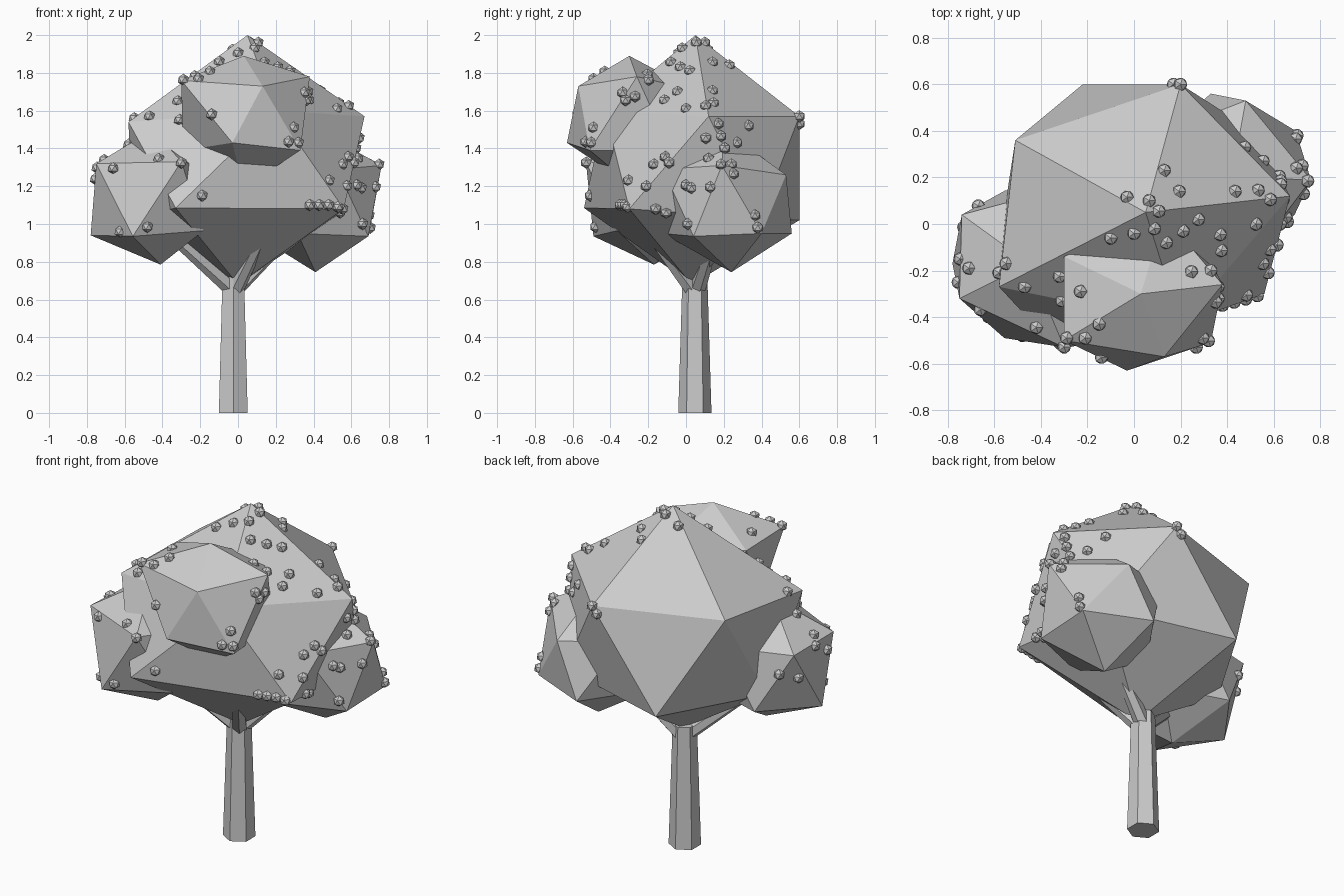
import bpy, bmesh
from mathutils import Vector, Matrix
from mathutils.bvhtree import BVHTree


def finish(bm, name):
    mesh = bpy.data.meshes.new(name)
    bm.normal_update()
    bm.to_mesh(mesh)
    obj = bpy.data.objects.new(name, mesh)
    bpy.context.collection.objects.link(obj)
    return obj


def limb(name, a, b, r1, r2, sides=6):
    """Tapered prism from point a to point b."""
    a, b = Vector(a), Vector(b)
    d = b - a
    bm = bmesh.new()
    rot = Matrix() if d.x == d.y == 0 else d.to_track_quat('Z', 'Y').to_matrix().to_4x4()
    bmesh.ops.create_cone(bm, cap_ends=True, segments=sides, radius1=r1, radius2=r2,
                          depth=d.length, matrix=Matrix.Translation((a + b) / 2) @ rot)
    return finish(bm, name)


def foliage(name, centre, r, corners, surface):
    """Icosahedron whose nearest corners are pulled to the given points."""
    bm = bmesh.new()
    bmesh.ops.create_icosphere(bm, subdivisions=1, radius=r,
                               matrix=Matrix.Translation(centre))
    rest = [(v, v.co.copy()) for v in bm.verts]
    for c in corners:
        p = Vector(c)
        pick = min(rest, key=lambda e: (e[1] - p).length)
        pick[0].co = p
        rest.remove(pick)
    obj = finish(bm, name)
    surface.from_mesh(obj.data)
    bm.free()


# Trunk and branches
limb("trunk", (-0.025, 0.047, 0), (-0.025, 0.047, 0.72), 0.088, 0.066)
limb("branch_left", (-0.035, 0.04, 0.66), (-0.42, -0.16, 1.0), 0.045, 0.03)
limb("branch_front", (-0.01, 0.03, 0.66), (0.18, -0.26, 1.05), 0.045, 0.03)
limb("branch_right", (-0.01, 0.06, 0.66), (0.33, 0.17, 1.0), 0.045, 0.03)

# Foliage masses
surface = bmesh.new()
foliage("crown_main", (0.04, 0.04, 1.33), 0.67, [
    (0.05, 0.05, 2.0), (0.2, 0.6, 1.57), (-0.51, 0.36, 1.58), (-0.58, -0.27, 1.54),
    (0.67, 0.12, 1.57), (0.2, -0.43, 1.6), (-0.22, 0.6, 1.02), (-0.33, -0.54, 1.085),
    (0.56, -0.30, 1.08), (0.0, 0.03, 0.68)], surface)
foliage("crown_front", (0.03, -0.27, 1.55), 0.36, [
    (0.03, -0.30, 1.89), (0.13, -0.57, 1.73), (-0.30, -0.50, 1.76), (-0.30, -0.14, 1.75),
    (0.38, -0.26, 1.78), (-0.03, -0.63, 1.43), (0.33, -0.51, 1.39)], surface)
foliage("crown_left", (-0.45, -0.17, 1.13), 0.37, [
    (-0.41, -0.17, 0.785), (-0.78, -0.17, 0.94), (-0.557, -0.49, 0.935),
    (-0.75, -0.32, 1.32), (-0.74, 0.04, 1.31), (-0.30, -0.53, 1.33)], surface)
foliage("crown_right", (0.42, 0.20, 1.12), 0.38, [
    (0.41, 0.24, 0.745), (0.76, 0.19, 1.31), (0.48, 0.53, 1.26),
    (0.69, 0.04, 0.935), (0.33, 0.56, 0.95)], surface)
tree = BVHTree.FromBMesh(surface)

# Fruit: placed as seen from each side, then dropped onto the foliage
front_xz = [(-.32, 1.65), (-.14, 1.58), (.37, 1.70), (.375, 1.655), (.32, 1.51), (.32, 1.43),
            (-.19, 1.15), (.38, 1.10), (.43, 1.10), (.48, 1.10), (.53, 1.09), (.48, 1.23),
            (.58, 1.20), (-.625, .96), (-.48, .985), (-.42, 1.345), (-.30, 1.325),
            (-.66, 1.295)]
right_yz = [(.055, 1.96), (.1, 1.96), (.135, 1.955), (-.02, 1.93), (-.08, 1.855), (-.03, 1.83),
            (.02, 1.81), (-.205, 1.79), (.14, 1.855), (.23, 1.84), (.14, 1.705),
            (.105, 1.625), (.145, 1.64), (0, 1.61), (.17, 1.53), (.33, 1.52), (.6, 1.57),
            (.6, 1.53), (.105, 1.455), (.185, 1.465), (.27, 1.43), (.205, 1.4),
            (-.335, 1.695), (-.27, 1.675), (-.32, 1.655), (-.49, 1.51), (-.53, 1.435),
            (.12, 1.345), (.185, 1.315), (.24, 1.315), (.25, 1.265), (-.11, 1.355),
            (-.09, 1.325), (-.17, 1.315), (-.305, 1.23), (-.21, 1.2), (0, 1.205),
            (.03, 1.19), (.13, 1.195), (-.105, 1.06), (-.16, 1.08), (.365, 1.045),
            (.38, .98), (.01, 1.0)]
top_xy = [(-.31, -.33), (-.23, -.29), (-.15, -.43), (-.21, -.49), (-.29, -.49), (-.55, -.17),
          (-.58, -.21), (-.47, -.27), (-.1, -.06), (0, -.04), (-.03, .115), (.33, -.2)]
left_side = [(-.77, -.25, 1.24), (-.76, -.15, 1.30), (-.75, 0, 1.15), (-.71, -.19, 1.34),
             (-.66, -.37, 1.31), (-.68, .12, 1.2)]

spots = []


def add_spot(p):
    if p and all((p - q).length > 0.04 for q in spots):
        spots.append(p)


def cast(start, direction):
    hit = tree.ray_cast(Vector(start), Vector(direction))[0]
    if hit is not None:
        add_spot(hit)


for y, z in right_yz:
    cast((3, y, z), (-1, 0, 0))
for x, z in front_xz:
    cast((x, -3, z), (0, 1, 0))
for x, y in top_xy:
    cast((x, y, 4), (0, 0, -1))
for p in left_side:
    add_spot(tree.find_nearest(Vector(p))[0])

fruit = bmesh.new()
for p in spots:
    bmesh.ops.create_icosphere(fruit, subdivisions=1, radius=0.032,
                               matrix=Matrix.Translation(p))
finish(fruit, "fruit")
fruit.free()
surface.free()
